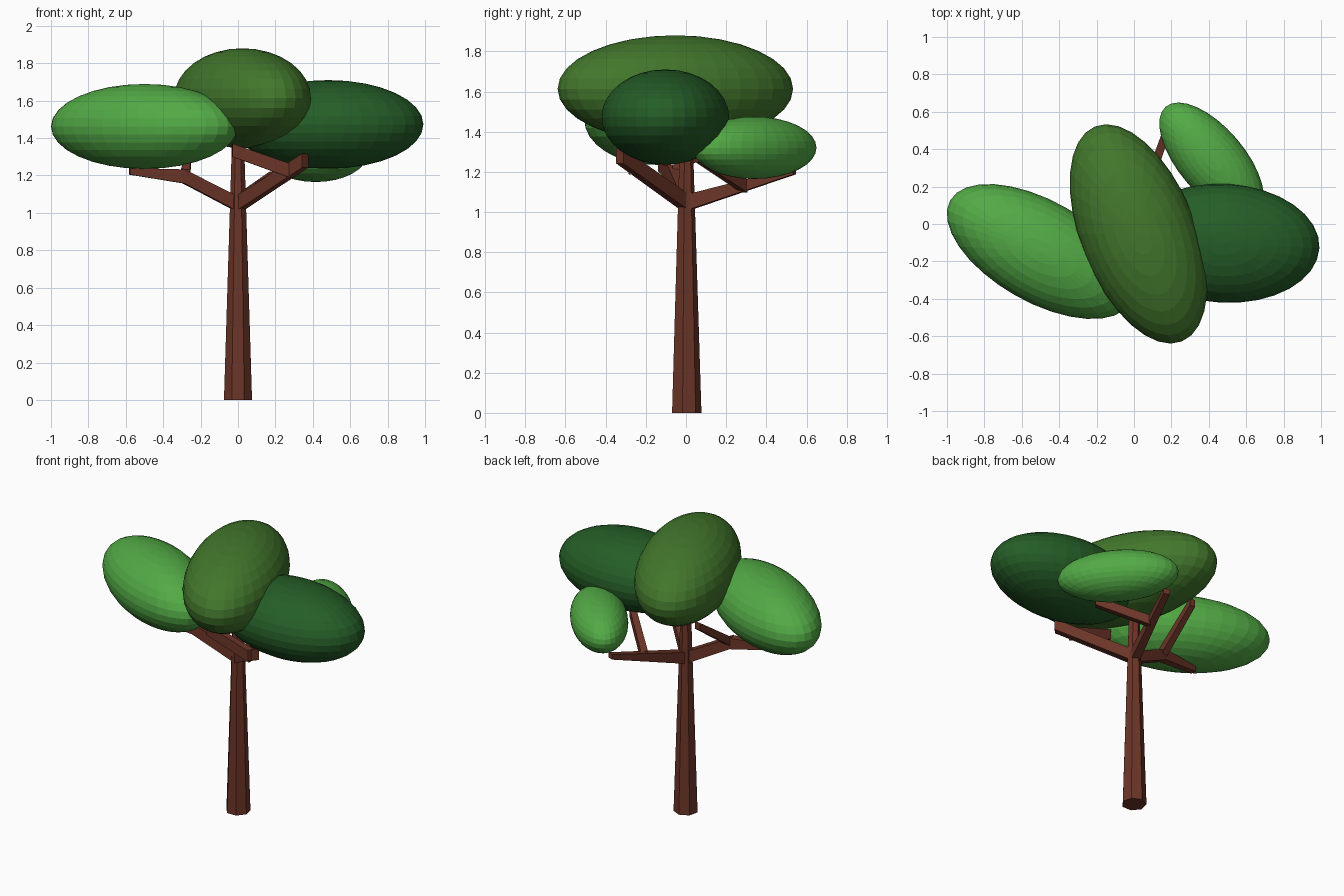
import bpy, bmesh, math
from mathutils import Vector, Matrix

if "Cube" in bpy.data.objects:
    bpy.data.objects.remove(bpy.data.objects["Cube"])


def material(name, rgb):
    m = bpy.data.materials.new(name)
    m.diffuse_color = (*rgb, 1)
    m.use_nodes = True
    m.node_tree.nodes["Principled BSDF"].inputs["Base Color"].default_value = m.diffuse_color
    return m


bark = material("bark", (0.15, 0.036, 0.021))
light_leaf = material("light_leaf", (0.085, 0.40, 0.06))
olive_leaf = material("olive_leaf", (0.055, 0.185, 0.025))
dark_leaf = material("dark_leaf", (0.018, 0.11, 0.02))


def finish(name, bm, mat):
    bmesh.ops.recalc_face_normals(bm, faces=bm.faces)
    me = bpy.data.meshes.new(name)
    bm.to_mesh(me)
    bm.free()
    me.materials.append(mat)
    ob = bpy.data.objects.new(name, me)
    bpy.context.collection.objects.link(ob)
    return ob


def beam(name, a, b, size_a, size_b):
    """Tapered four-sided branch with upright ends; sizes are (width, height)."""
    a, b = Vector(a), Vector(b)
    d = b - a
    side = Vector((-d.y, d.x, 0)).normalized()
    up = Vector((0, 0, 1))
    bm = bmesh.new()
    rings = []
    for p, (w, h) in ((a, size_a), (b, size_b)):
        rings.append([bm.verts.new(p + side * (w / 2 * i) + up * (h / 2 * j))
                      for i, j in ((-1, -1), (1, -1), (1, 1), (-1, 1))])
    r, s = rings
    bm.faces.new(r)
    bm.faces.new(s)
    for i in range(4):
        k = (i + 1) % 4
        bm.faces.new((r[i], r[k], s[k], s[i]))
    finish(name, bm, bark)


def foliage(name, centre, radii, angle, mat):
    bm = bmesh.new()
    bmesh.ops.create_uvsphere(bm, u_segments=32, v_segments=16, radius=1)
    bm.transform(Matrix.Diagonal((*radii, 1)))
    ob = finish(name, bm, mat)
    ob.location = centre
    ob.rotation_euler.z = math.radians(angle)


# Seven-sided tapered trunk
bm = bmesh.new()
bmesh.ops.create_cone(bm, cap_ends=True, segments=7, radius1=0.077, radius2=0.032, depth=1.42,
                      matrix=Matrix.Translation((0, 0, 0.71)))
finish("trunk", bm, bark)

# Main branches and their forks
thick, mid, thin = (0.055, 0.08), (0.05, 0.075), (0.04, 0.035)
beam("left_branch", (0, 0, 1.045), (-0.3, -0.07, 1.2), thick, mid)
beam("left_branch_tip", (-0.29, -0.068, 1.195), (-0.58, -0.12, 1.222), mid, thin)
beam("left_branch_fork", (-0.28, -0.065, 1.2), (-0.26, 0.25, 1.42), (0.045, 0.065), (0.04, 0.05))
beam("front_branch", (0, 0, 1.045), (0.36, -0.33, 1.28), thick, mid)
beam("front_branch_fork", (0.28, -0.26, 1.225), (-0.03, -0.28, 1.335), mid, (0.04, 0.07))
beam("back_branch", (0, 0, 1.045), (0.19, 0.54, 1.205), thick, thin)
beam("back_branch_fork", (0.11, 0.29, 1.13), (0.36, 0.06, 1.28), (0.045, 0.065), (0.04, 0.06))

# Leaf clusters
foliage("left_foliage", (-0.5, -0.147, 1.462), (0.555, 0.271, 0.227), -29.5, light_leaf)
foliage("top_foliage", (0.024, -0.053, 1.613), (0.62, 0.308, 0.267), -68, olive_leaf)
foliage("right_foliage", (0.482, -0.103, 1.473), (0.51, 0.318, 0.237), -3, dark_leaf)
foliage("back_foliage", (0.415, 0.34, 1.32), (0.378, 0.177, 0.155), -49.5, light_leaf)
